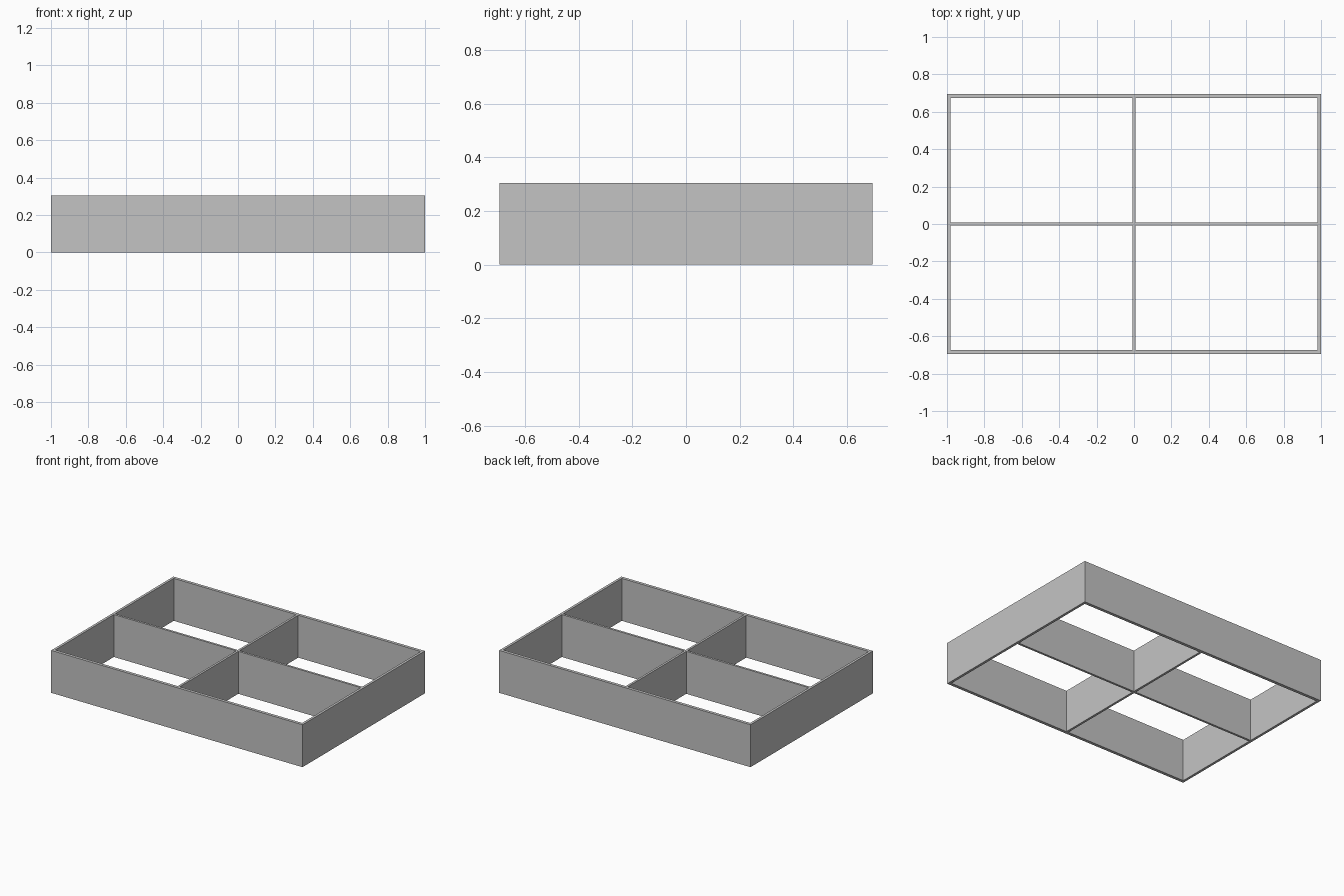
import bpy

cube = bpy.data.objects.get("Cube")
if cube:
    bpy.data.objects.remove(cube, do_unlink=True)

LENGTH, DEPTH, HEIGHT = 2.0, 1.39, 0.305
WALL, SIDE, DIVIDER = 0.022, 0.018, 0.016

grey = bpy.data.materials.new("plain grey")
grey.use_nodes = True
colour = (0.55, 0.55, 0.55, 1)
grey.diffuse_color = colour
grey.node_tree.nodes["Principled BSDF"].inputs["Base Color"].default_value = colour


def board(name, x, y, width, depth):
    """Upright board standing on the ground, centred at x, y."""
    bpy.ops.mesh.primitive_cube_add(size=1, location=(x, y, HEIGHT / 2))
    obj = bpy.context.object
    obj.name = name
    obj.scale = (width, depth, HEIGHT)
    bpy.ops.object.transform_apply(location=False, rotation=False, scale=True)
    obj.data.materials.append(grey)


inner_depth = DEPTH - 2 * WALL
half_span = LENGTH / 2 - SIDE - DIVIDER / 2

# Long front and back walls
for name, s in (("front_wall", -1), ("back_wall", 1)):
    board(name, 0, s * (DEPTH - WALL) / 2, LENGTH, WALL)

# Side walls and the halves of the long divider
for side, s in (("left", 1), ("right", -1)):
    board(side + "_wall", s * (LENGTH - SIDE) / 2, 0, SIDE, inner_depth)
    board(side + "_divider", s * (DIVIDER + half_span) / 2, 0, half_span, DIVIDER)

# Cross divider from front to back
board("cross_divider", 0, 0, DIVIDER, inner_depth)
